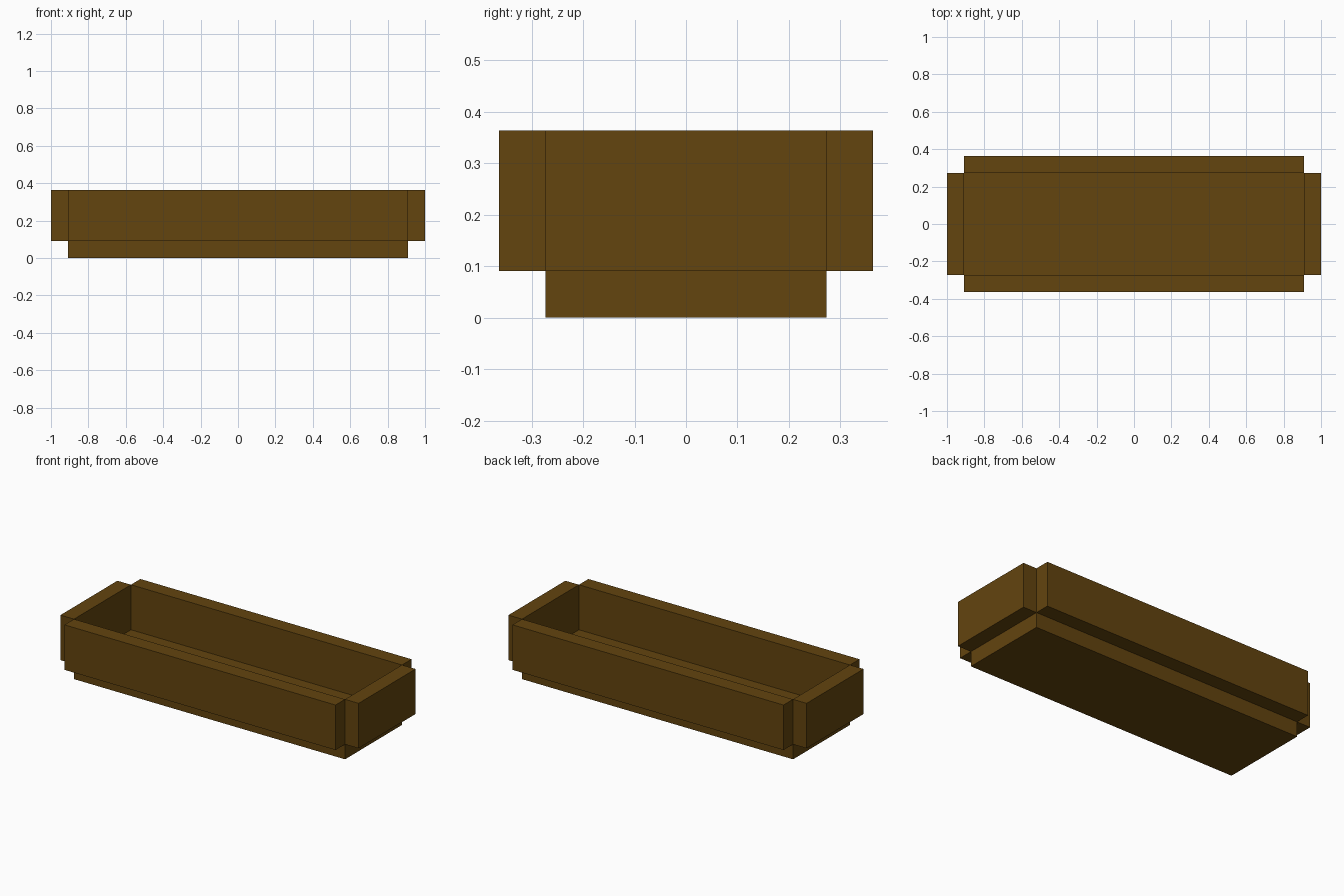
import bpy

if "Cube" in bpy.data.objects:
    bpy.data.objects.remove(bpy.data.objects["Cube"], do_unlink=True)

# Dark brown wood
wood = bpy.data.materials.new("dark_brown_wood")
wood.use_nodes = True
colour = (0.125, 0.058, 0.0045, 1)
wood.diffuse_color = colour
wood.node_tree.nodes["Principled BSDF"].inputs["Base Color"].default_value = colour

T = 1 / 11                      # plank thickness
INNER_X, INNER_Y = 10 * T, 3 * T  # half size of the floor
WALL_H = 3 * T


def board(name, centre, size):
    bpy.ops.mesh.primitive_cube_add(size=1, location=centre)
    ob = bpy.context.object
    ob.name = name
    ob.scale = size
    bpy.ops.object.transform_apply(location=False, rotation=False, scale=True)
    ob.data.materials.append(wood)


# Floor slab
board("floor", (0, 0, T / 2), (2 * INNER_X, 2 * INNER_Y, T))

# Walls stand just outside the floor edges, leaving open corner notches
wall_z = T + WALL_H / 2
for side, long_name, end_name in ((-1, "front_wall", "right_end_wall"),
                                  (1, "back_wall", "left_end_wall")):
    board(long_name, (0, side * (INNER_Y + T / 2), wall_z), (2 * INNER_X, T, WALL_H))
    board(end_name, (side * (INNER_X + T / 2), 0, wall_z), (T, 2 * INNER_Y, WALL_H))
